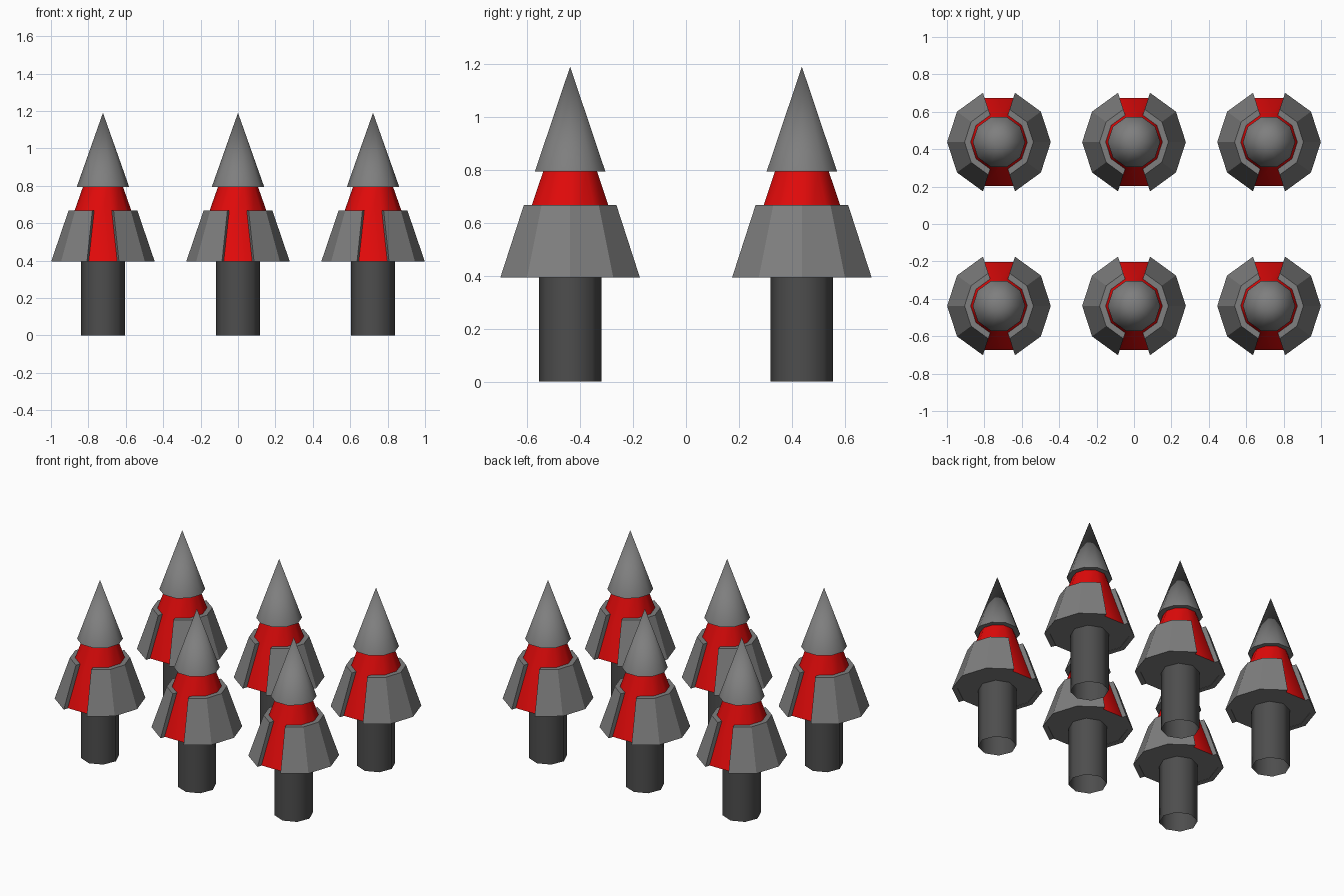
import bpy, bmesh, math

if "Cube" in bpy.data.objects:
    bpy.data.objects.remove(bpy.data.objects["Cube"])


def material(name, rgb):
    m = bpy.data.materials.new(name)
    m.diffuse_color = (*rgb, 1)
    m.use_nodes = True
    m.node_tree.nodes["Principled BSDF"].inputs["Base Color"].default_value = m.diffuse_color
    return m


GREY = material("mid grey", (0.21, 0.21, 0.21))
DARK = material("dark grey", (0.075, 0.075, 0.075))
RED = material("red", (0.75, 0.003, 0.003))


def finish(bm, name, mats, smooth):
    bmesh.ops.recalc_face_normals(bm, faces=bm.faces)
    for f in bm.faces:
        f.smooth = smooth
    for e in bm.edges:
        e.smooth = e.calc_face_angle(math.pi) < math.radians(50)
    me = bpy.data.meshes.new(name)
    bm.to_mesh(me)
    bm.free()
    for m in mats:
        me.materials.append(m)
    return me


def frustum(name, z0, r0, z1, r1, sides, mats, cap=True):
    """Tapered prism with a corner on +x; r1 = 0 makes a pointed cone."""
    bm = bmesh.new()

    def ring(r, z):
        return [bm.verts.new((r * math.cos(2 * math.pi * i / sides),
                              r * math.sin(2 * math.pi * i / sides), z))
                for i in range(sides)]
    low = ring(r0, z0)
    high = ring(r1, z1) if r1 else [bm.verts.new((0, 0, z1))] * sides
    for i in range(sides):
        j = (i + 1) % sides
        quad = (low[i], low[j], high[j], high[i])
        bm.faces.new(quad if r1 else quad[:3])
    if cap:
        bm.faces.new(low[::-1]).material_index = len(mats) - 1
        if r1:
            bm.faces.new(high)
    return finish(bm, name, mats, True)


def shell_pair(name, section, mats):
    """Two thick half shells on a decagon, leaving the front and back sides open."""
    bm = bmesh.new()
    for start in (-2, 3):
        rings = [[bm.verts.new((r * math.cos(math.radians(36 * k)),
                                r * math.sin(math.radians(36 * k)), z))
                  for r, z in section] for k in range(start, start + 5)]
        for a, b in zip(rings, rings[1:]):
            for i in range(4):
                j = (i + 1) % 4
                bm.faces.new((a[i], b[i], b[j], a[j]))
        bm.faces.new(rings[0])
        bm.faces.new(rings[-1][::-1])
    return finish(bm, name, mats, False)


parts = [
    # open tube stem
    frustum("stem", 0, 0.118, 0.4, 0.118, 8, [DARK], cap=False),
    # red tapered core, grey underneath
    frustum("core", 0.396, 0.247, 0.8, 0.105, 10, [RED, GREY]),
    # split outer skirt
    shell_pair("skirt", [(0.277, 0.394), (0.184, 0.667),
                         (0.150, 0.667), (0.243, 0.394)], [GREY]),
    # pointed tip
    frustum("tip", 0.794, 0.14, 1.19, 0, 10, [GREY]),
]

# two rows of three
for y in (-0.438, 0.438):
    for x in (-0.722, 0, 0.722):
        for me in parts:
            ob = bpy.data.objects.new(me.name, me)
            ob.location = (x, y, 0)
            bpy.context.collection.objects.link(ob)
